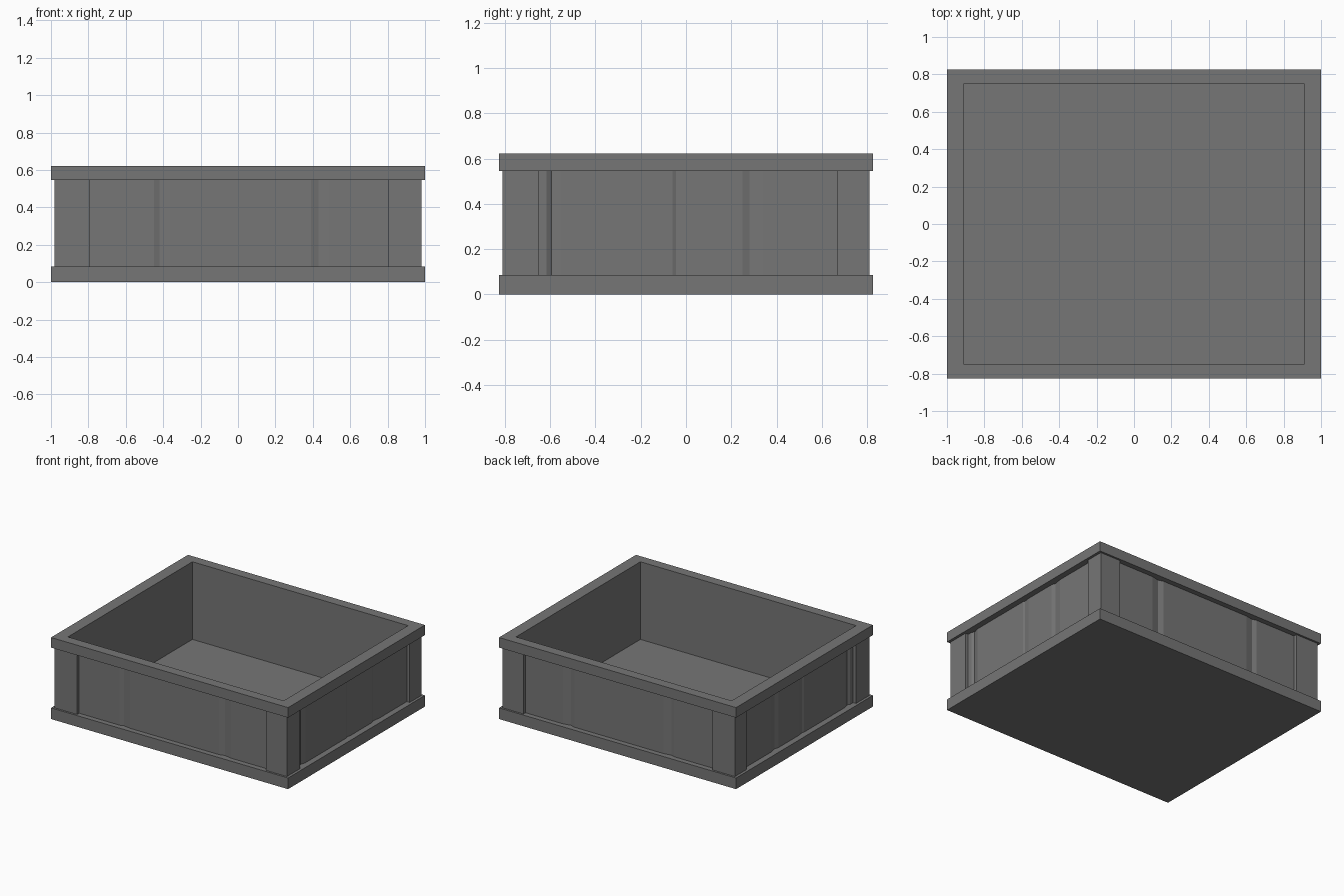
import bpy, bmesh

if "Cube" in bpy.data.objects:
    bpy.data.objects.remove(bpy.data.objects["Cube"])

HX, HY = 1.0, 0.825          # outer rim half sizes
IX, IY = 0.91, 0.75          # inner opening half sizes
PX, PY = 0.98, 0.81          # corner post outer faces
Z_FLOOR, Z_BASE, Z_RIM, Z_TOP = 0.03, 0.085, 0.545, 0.622

# Dark grey for every part
dark_grey = bpy.data.materials.new("dark_grey")
dark_grey.diffuse_color = (0.18, 0.18, 0.18, 1)
dark_grey.use_nodes = True
dark_grey.node_tree.nodes["Principled BSDF"].inputs["Base Color"].default_value = dark_grey.diffuse_color


def finish(bm, name):
    bmesh.ops.recalc_face_normals(bm, faces=bm.faces)
    me = bpy.data.meshes.new(name)
    bm.to_mesh(me)
    bm.free()
    me.materials.append(dark_grey)
    ob = bpy.data.objects.new(name, me)
    bpy.context.collection.objects.link(ob)
    return ob


def prism(name, outline, z0, z1):
    """Extrude a closed xy outline from z0 to z1."""
    bm = bmesh.new()
    face = bm.faces.new([bm.verts.new((x, y, z0)) for x, y in outline])
    ext = bmesh.ops.extrude_face_region(bm, geom=[face])
    for v in ext["geom"]:
        if isinstance(v, bmesh.types.BMVert):
            v.co.z = z1
    return finish(bm, name)


def rect(x, y):
    return [(-x, -y), (x, -y), (x, y), (-x, y)]


def frame(name, z0, z1):
    """Rectangular ring with the inner opening cut through."""
    bm = bmesh.new()
    loops = [[bm.verts.new((x, y, z)) for x, y in rect(a, b)]
             for a, b, z in ((HX, HY, z0), (HX, HY, z1), (IX, IY, z1), (IX, IY, z0))]
    for k in range(4):
        a, b = loops[k], loops[(k + 1) % 4]
        for i in range(4):
            j = (i + 1) % 4
            bm.faces.new((a[i], a[j], b[j], b[i]))
    return finish(bm, name)


# Base, floor and top rim
frame("base_rim", 0, Z_BASE)
prism("floor", rect(IX, IY), 0, Z_FLOOR)
frame("top_rim", Z_RIM, Z_TOP)

# L-shaped corner posts
for xname, sx, ex in (("left", -1, -0.79), ("right", 1, 0.805)):
    for yname, sy, ey in (("front", -1, -0.65), ("back", 1, 0.67)):
        prism(f"{yname}_{xname}_post",
              [(sx * PX, sy * PY), (ex, sy * PY), (ex, sy * IY),
               (sx * IX, sy * IY), (sx * IX, ey), (sx * PX, ey)], Z_BASE, Z_RIM)


# Recessed plank panels with shallow grooves: (start, bottom, end, depth)
def grooves(face, start, end, seams):
    pts = [(start, face)]
    for a, b, c, depth in seams:
        pts += [(a, face), (b, face - depth), (c, face)]
    return pts + [(end, face)]


long_side = grooves(0.785, -0.79, 0.805,
                    [(-0.45, -0.42, -0.36, 0.01), (0.39, 0.43, 0.49, 0.012)])
short_side = grooves(0.955, -0.65, 0.67,
                     [(-0.615, -0.595, -0.55, 0.012), (-0.06, -0.045, 0.0, 0.006),
                      (0.25, 0.28, 0.34, 0.01)])

for name, s in (("front_panel", -1), ("back_panel", 1)):
    pts = long_side + [(0.805, IY), (-0.79, IY)]
    prism(name, [(t, s * d) for t, d in pts], Z_BASE, Z_RIM)
for name, s in (("left_panel", -1), ("right_panel", 1)):
    pts = short_side + [(0.67, IX), (-0.65, IX)]
    prism(name, [(s * d, t) for t, d in pts], Z_BASE, Z_RIM)
